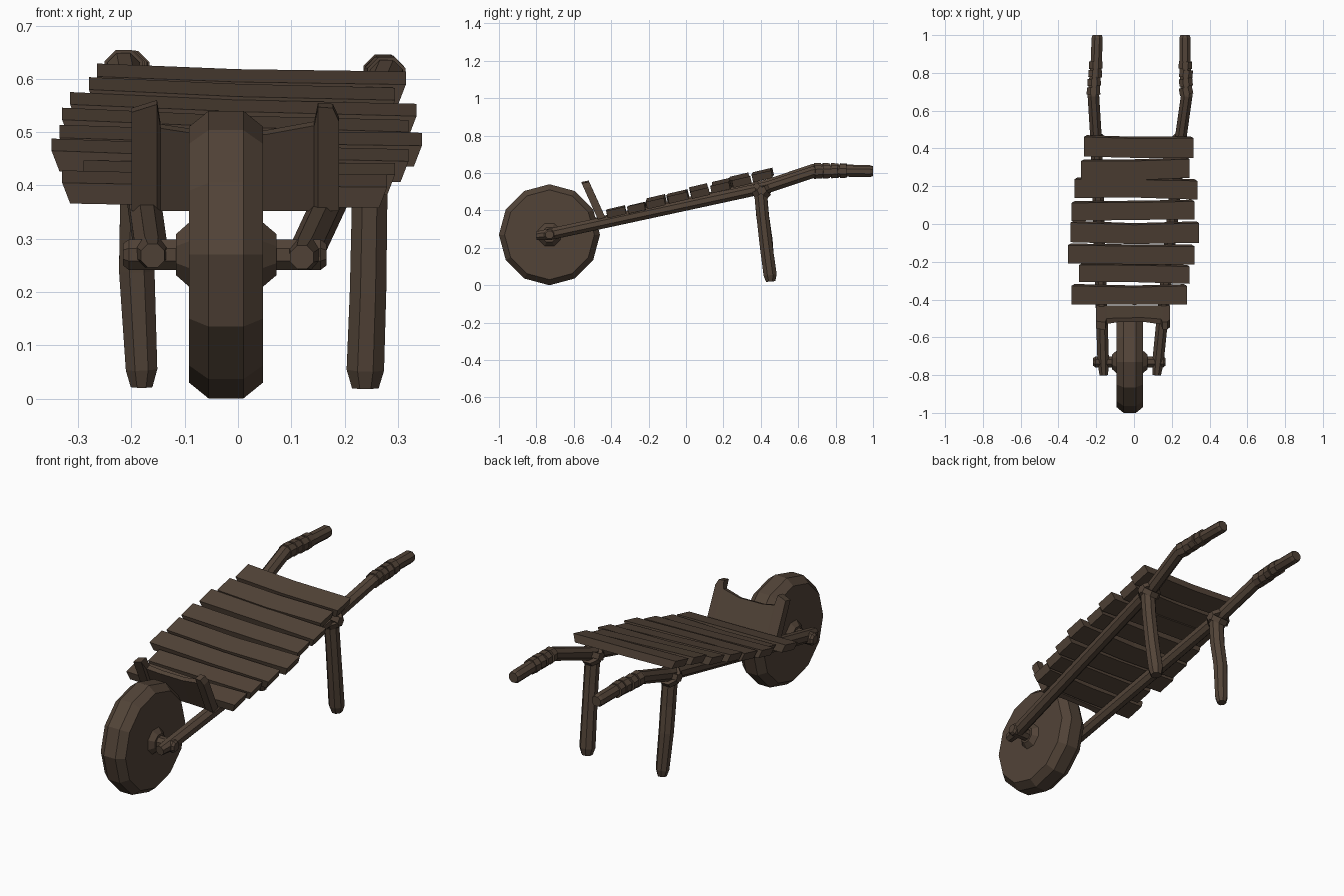
import bpy, bmesh, math, random
from mathutils import Vector

random.seed(4)
wood = bpy.data.materials.new("dark brown wood")
wood.diffuse_color = (0.085, 0.057, 0.039, 1)


def loft(name, rings):
    """Skin a list of equal-sized vertex rings and cap both ends."""
    bm = bmesh.new()
    vs = [[bm.verts.new(p) for p in r] for r in rings]
    n = len(vs[0])
    for a, b in zip(vs, vs[1:]):
        for i in range(n):
            j = (i + 1) % n
            bm.faces.new((a[i], a[j], b[j], b[i]))
    bm.faces.new(vs[0])
    bm.faces.new(vs[-1])
    bmesh.ops.recalc_face_normals(bm, faces=bm.faces)
    me = bpy.data.meshes.new(name)
    bm.to_mesh(me)
    bm.free()
    me.materials.append(wood)
    ob = bpy.data.objects.new(name, me)
    bpy.context.collection.objects.link(ob)
    return ob


def tube(name, pts, n=6, phase=0.0):
    """Faceted tube along points given as (x, y, z, radius)."""
    ps = [Vector(p[:3]) for p in pts]
    rings = []
    for i, p in enumerate(ps):
        d = (ps[min(i + 1, len(ps) - 1)] - ps[max(i - 1, 0)]).normalized()
        up = Vector((0, 0, 1)) if abs(d.z) < 0.85 else Vector((0, 1, 0))
        s = d.cross(up).normalized()
        u = s.cross(d)
        rings.append([p + pts[i][3] * (u * math.cos(a) + s * math.sin(a))
                      for a in (phase + 2 * math.pi * k / n for k in range(n))])
    return loft(name, rings)


# wheel, hub and axle
WY, WZ = -0.73, 0.27


def turned(name, prof, n, phase=0.0):
    tube(name, [(x, WY, WZ, r) for x, r in prof], n, phase)


turned("wheel", [(-0.092, 0.24), (-0.055, 0.27), (0.01, 0.27), (0.047, 0.24)], 12)
turned("hub", [(-0.116, 0.042), (-0.092, 0.065), (0.047, 0.065), (0.072, 0.042)], 8, math.pi / 8)
turned("axle", [(-0.216, 0.022), (-0.205, 0.031), (0.155, 0.031), (0.166, 0.022)], 8, math.pi / 8)

# side rails running into wrapped handles
rails = {
    "left": [(-0.16, -0.8, 0.268), (-0.163, -0.73, 0.275), (-0.2, 0.44, 0.537),
             (-0.215, 0.68, 0.618), (-0.2, 0.85, 0.616), (-0.195, 1.0, 0.612)],
    "right": [(0.12, -0.8, 0.265), (0.127, -0.73, 0.272), (0.245, 0.44, 0.525),
              (0.279, 0.68, 0.605), (0.27, 0.85, 0.61), (0.27, 1.0, 0.608)],
}
for side, path in rails.items():
    radii = [0.024, 0.033, 0.033, 0.033, 0.032, 0.03]
    pts = [p + (r,) for p, r in zip(path, radii)]
    end = pts[-1]
    pts[-1] = (end[0], 0.985, end[2], 0.032)
    tube(side + "_rail", pts + [(end[0], 1.0, end[2], 0.026)], 8, math.pi / 8)
    # cord turns on the handle
    a, b = Vector(path[3]), Vector(path[4])
    for k in range(4):
        p, q = a.lerp(b, 0.03 + k * 0.27), a.lerp(b, 0.03 + k * 0.27 + 0.22)
        q.x += random.uniform(-0.006, 0.006)
        tube(f"{side}_handle_wrap_{k + 1}", [(*p, 0.039), (*q, 0.038)], 8, math.pi / 8)

# legs
tube("left_leg", [(-0.19, 0.395, 0.54, 0.037), (-0.187, 0.41, 0.37, 0.037),
                  (-0.19, 0.43, 0.24, 0.036), (-0.181, 0.447, 0.055, 0.032),
                  (-0.181, 0.45, 0.022, 0.022)], 8, math.pi / 8)
tube("right_leg", [(0.245, 0.395, 0.53, 0.037), (0.247, 0.41, 0.37, 0.036),
                   (0.244, 0.43, 0.2, 0.037), (0.239, 0.45, 0.055, 0.038),
                   (0.239, 0.453, 0.02, 0.027)], 8, math.pi / 8)

# crossed lashings where legs meet rails
for side, x, z in (("left", -0.195, 0.517), ("right", 0.243, 0.507)):
    for k, ang in enumerate((-62, 50)):
        c, s = math.cos(math.radians(ang)), math.sin(math.radians(ang))
        h = 0.014
        tube(f"{side}_lashing_{k + 1}",
             [(x, 0.405 - c * h, z - s * h, 0.056), (x, 0.405 + c * h, z + s * h, 0.056)],
             8, math.pi / 8)

# deck planks: y from, y to, x left, x right, top z left, top z right
planks = [
    (0.355, 0.465, -0.265, 0.315, 0.630, 0.615),
    (0.240, 0.345, -0.280, 0.295, 0.605, 0.585),
    (0.135, 0.240, -0.315, 0.335, 0.577, 0.555),
    (0.020, 0.122, -0.330, 0.320, 0.548, 0.525),
    (-0.100, 0.010, -0.335, 0.345, 0.515, 0.500),
    (-0.208, -0.105, -0.350, 0.320, 0.490, 0.470),
    (-0.312, -0.215, -0.290, 0.295, 0.450, 0.445),
    (-0.430, -0.325, -0.330, 0.280, 0.430, 0.422),
]
for i, (y0, y1, xl, xr, zl, zr) in enumerate(planks):
    rings = []
    for x, z in ((xl, zl), (0.0, (zl + zr) / 2 - 0.003), (xr, zr)):
        tilt = 0.23
        hy = (y1 - y0) / 2 / math.cos(tilt)
        cy = (y0 + y1) / 2 + random.uniform(-0.007, 0.007)
        cz, ht = z - 0.033, 0.02
        if x:
            hy -= 0.003
        else:
            hy -= random.uniform(0, 0.007)
        c, s = math.cos(tilt), math.sin(tilt)
        # underside pulled in at the ends for a worn bevel
        inset = -0.015 * (x > 0) + 0.015 * (x < 0)
        rings.append([(x + (inset if v < 0 else 0), cy + u * hy * c - v * ht * s,
                       cz + u * hy * s + v * ht * c)
                      for u, v in ((-1, -1), (1, -1), (1, 1), (-1, 1))])
    loft(f"plank_{i + 1}", rings)

# leaning headboard with dished top edge: x, top z, forward shift
rings = []
for x, top, fwd in ((-0.2, 0.545, 0.012), (-0.152, 0.56, 0.012), (-0.145, 0.515, 0.0),
                    (-0.08, 0.505, -0.006), (0.05, 0.503, -0.006), (0.143, 0.52, 0.0),
                    (0.15, 0.555, 0.012), (0.178, 0.553, 0.012), (0.19, 0.527, 0.012)):
    yb, zb = -0.445, 0.352
    yt = yb - (top - zb) * 0.43
    t = 0.014
    rings.append([(x, yb - t - fwd, zb), (x, yb + t, zb + 0.01),
                  (x, yt + t, top), (x, yt - t - fwd, top - 0.008)])
loft("headboard", rings)
